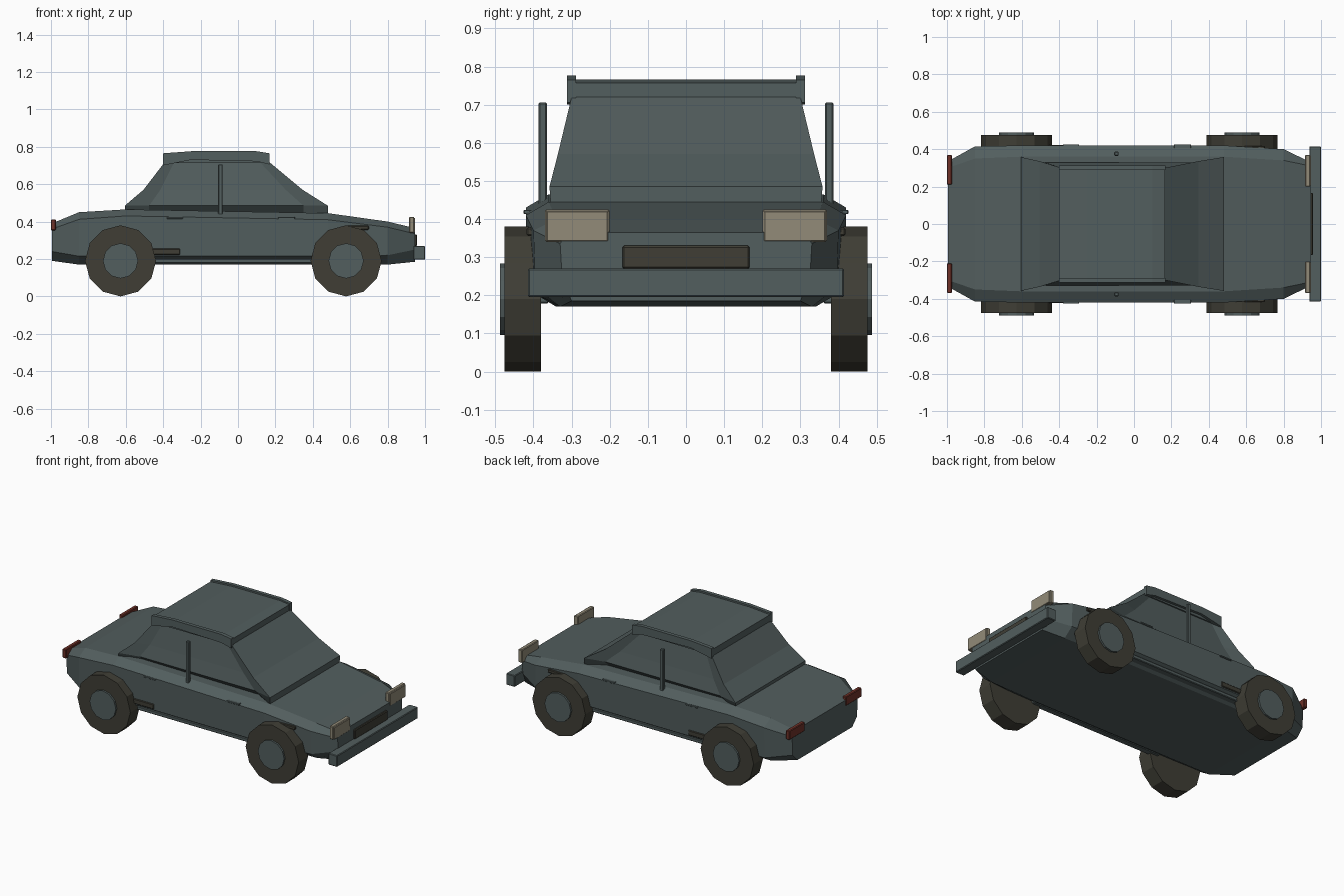
import bpy, bmesh, math
from mathutils import Matrix

if "Cube" in bpy.data.objects:
    bpy.data.objects.remove(bpy.data.objects["Cube"])


def mat(name, rgb):
    m = bpy.data.materials.new(name)
    m.diffuse_color = (*rgb, 1)
    m.use_nodes = True
    m.node_tree.nodes["Principled BSDF"].inputs["Base Color"].default_value = m.diffuse_color
    return m


SLATE = mat("slate paint", (0.085, 0.112, 0.112))
DARK = mat("dark rubber", (0.050, 0.048, 0.036))
TAN = mat("lamp tan", (0.29, 0.26, 0.19))
RED = mat("lamp red", (0.16, 0.032, 0.022))


def finish(bm, name, material):
    bmesh.ops.recalc_face_normals(bm, faces=bm.faces[:])
    me = bpy.data.meshes.new(name)
    bm.to_mesh(me)
    bm.free()
    me.materials.append(material)
    ob = bpy.data.objects.new(name, me)
    bpy.context.collection.objects.link(ob)
    return ob


def loft(name, rings, material):
    """Skin closed rings of equal length and cap both ends."""
    bm = bmesh.new()
    vs = [[bm.verts.new(p) for p in r] for r in rings]
    n = len(vs[0])
    for a, b in zip(vs, vs[1:]):
        for i in range(n):
            j = (i + 1) % n
            bm.faces.new((a[i], a[j], b[j], b[i]))
    bm.faces.new(vs[0])
    bm.faces.new(vs[-1])
    return finish(bm, name, material)


def box(name, x, y, z, material, mirror=False, bevel=0.004):
    """Box from (min, max) ranges, optionally mirrored to the other side."""
    bm = bmesh.new()
    size = [r[1] - r[0] for r in (x, y, z)]
    mid = [(r[1] + r[0]) / 2 for r in (x, y, z)]
    bmesh.ops.create_cube(bm, size=1, matrix=Matrix.Translation(mid) @ Matrix.Diagonal((*size, 1)))
    if bevel:
        bmesh.ops.bevel(bm, geom=bm.edges[:], offset=bevel, segments=1, affect='EDGES')
    ob = finish(bm, name, material)
    if mirror:
        ob.modifiers.new("mirror", 'MIRROR').use_axis = (False, True, False)
    return ob


def disc(name, x, y0, y1, z, r, n, material):
    ring = [(math.sin(2 * math.pi * i / n) * r, math.cos(2 * math.pi * i / n) * r) for i in range(n)]
    ob = loft(name, [[(x + a, y, z + b) for a, b in ring] for y in (y0, y1)], material)
    ob.modifiers.new("mirror", 'MIRROR').use_axis = (False, True, False)


# lower body: x, bottom z, sill z, shoulder z, deck z, bottom/shoulder/deck half widths
stations = [
    (-0.995, .19, .24, .36, .39, .28, .335, .30),
    (-0.85, .17, .215, .412, .45, .34, .415, .35),
    (-0.60, .17, .215, .43, .465, .34, .42, .36),
    (0.48, .17, .215, .41, .445, .34, .42, .36),
    (0.80, .17, .22, .37, .40, .33, .40, .34),
    (0.945, .185, .25, .335, .365, .30, .33, .31),
]
rings = []
for x, zb, zl, zs, zt, wb, wm, wt in stations:
    half = [(wb, zb), (wm - .005, zl), (wm, zs), (wt, zt)]
    rings.append([(x, y, z) for y, z in half] + [(x, -y, z) for y, z in reversed(half)])
loft("body", rings, SLATE)

# cabin: z, rear x, front x, corner half width, waist half width, corner depth
rings = []
for z, xr, xf, yc, ym, d in [
    (.44, -.605, .48, .355, .285, .13),
    (.485, -.605, .48, .358, .328, .13),
    (.57, -.505, .345, .336, .310, .09),
    (.72, -.39, .165, .300, .285, .05),
]:
    half = [(xr, yc), (xr + d, ym), (xf - d, ym), (xf, yc)]
    rings.append([(x, y, z) for x, y in half] + [(x, -y, z) for x, y in reversed(half)])
loft("cabin", rings, SLATE)

# roof panel and raised side rails
panel = [(-.40, .712), (-.40, .755), (-.25, .766), (.10, .766), (.165, .757), (.165, .715)]
loft("roof", [[(x, y, z) for x, z in panel] for y in (-.295, .295)], SLATE)
rail = [(-.40, .70), (-.40, .765), (-.25, .776), (.10, .776), (.168, .765), (.168, .705), (.10, .722), (-.25, .73)]
for name, s in (("left_roof_rail", 1), ("right_roof_rail", -1)):
    loft(name, [[(x, s * y, z) for x, z in rail] for y in (.288, .312)], SLATE)

# wheels and hubs
for place, x in (("rear", -.628), ("front", .578)):
    disc(place + "_tyres", x, .38, .476, .19, .19, 12, DARK)
    disc(place + "_hubs", x, .40, .488, .19, .094, 12, SLATE)

# side trim
box("door_posts", (-.106, -.082), (.364, .387), (.41, .706), SLATE, True)
box("rear_door_handles", (-.38, -.295), (.405, .426), (.414, .424), SLATE, True, .002)
box("front_door_handles", (.215, .305), (.405, .426), (.413, .424), SLATE, True, .002)
box("sills", (-.50, .45), (.36, .402), (.178, .202), SLATE, True)
box("rear_arch_trim", (-.50, -.31), (.38, .422), (.222, .255), DARK, True)
box("front_arch_trim", (.58, .70), (.38, .418), (.356, .378), DARK, True)

# front and rear fittings
box("bumper", (.937, 1.0), (-.415, .415), (.196, .27), SLATE)
box("grille", (.93, .957), (-.167, .167), (.27, .33), DARK)
box("headlights", (.915, .942), (.20, .37), (.34, .425), TAN, True)
box("headlight_faces", (.935, .9475), (.205, .365), (.342, .42), TAN, True, .002)
box("taillights", (-1.0, -.974), (.21, .37), (.353, .412), RED, True)
